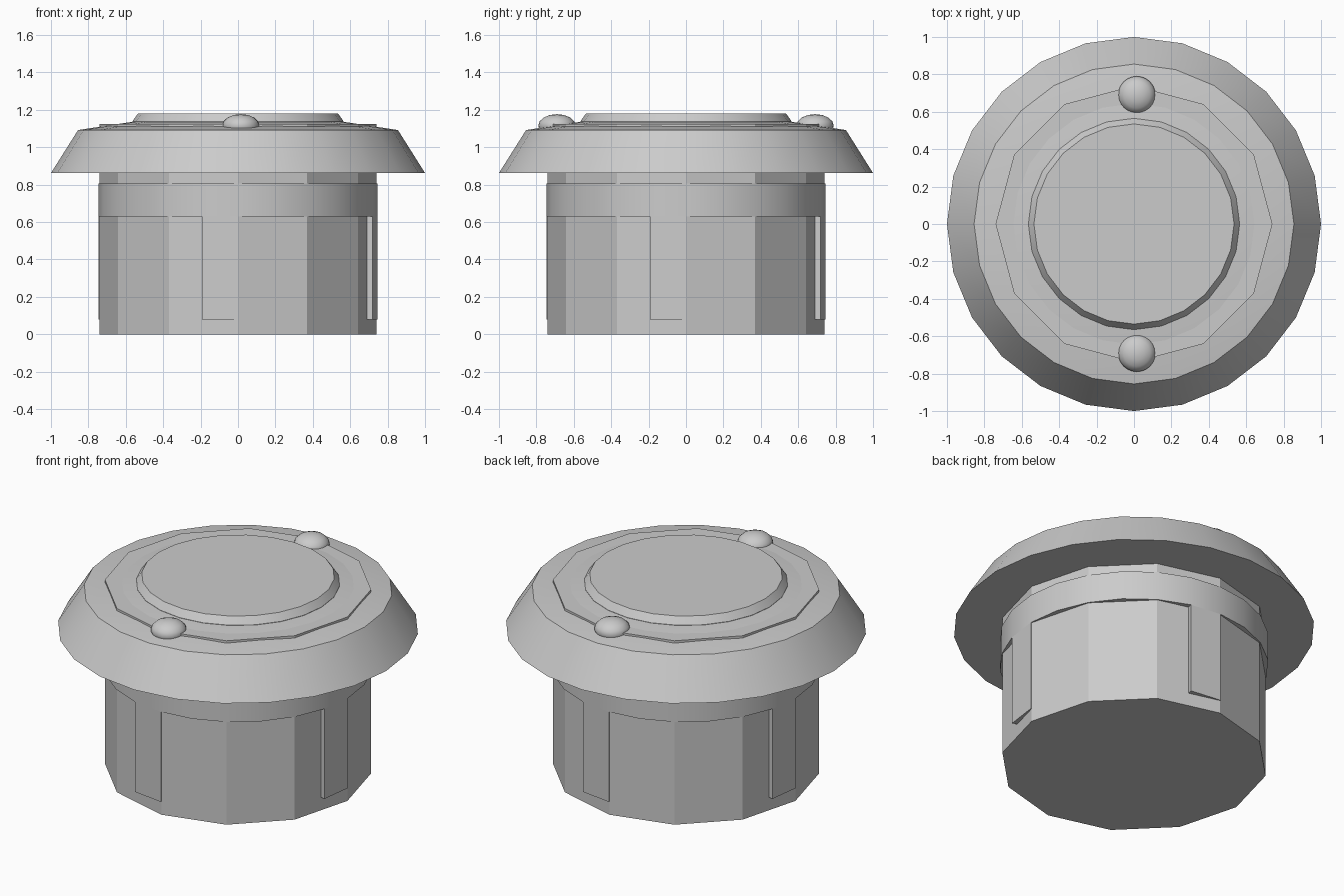
import bpy, bmesh, math

if "Cube" in bpy.data.objects:
    bpy.data.objects.remove(bpy.data.objects["Cube"])


def link(name, bm, smooth=None):
    bmesh.ops.recalc_face_normals(bm, faces=bm.faces)
    mesh = bpy.data.meshes.new(name)
    bm.to_mesh(mesh)
    bm.free()
    ob = bpy.data.objects.new(name, mesh)
    bpy.context.collection.objects.link(ob)
    if smooth:
        bpy.ops.object.select_all(action='DESELECT')
        ob.select_set(True)
        bpy.context.view_layer.objects.active = ob
        bpy.ops.object.shade_smooth_by_angle(angle=math.radians(smooth))
    return ob


def turned(name, profile, sides, smooth=None):
    """Stack of (radius, z) rings, capped at both ends."""
    bm = bmesh.new()
    rings = []
    for r, z in profile:
        rings.append([bm.verts.new((r * math.cos(2 * math.pi * i / sides),
                                    r * math.sin(2 * math.pi * i / sides), z))
                      for i in range(sides)])
    for lo, hi in zip(rings, rings[1:]):
        for i in range(sides):
            j = (i + 1) % sides
            bm.faces.new((lo[i], lo[j], hi[j], hi[i]))
    bm.faces.new(rings[0])
    bm.faces.new(rings[-1])
    return link(name, bm, smooth)


# Twelve-sided barrel, its top just breaking through the bezel
turned("barrel", [(0.74, 0), (0.74, 1.124)], 12)

# Collar around the barrel
turned("collar", [(0.745, 0.63), (0.745, 0.805)], 24, 30)

# Flared bezel with raised centre plate
turned("bezel", [(1.0, 0.862), (0.855, 1.092), (0.565, 1.136)], 24, 30)
turned("centre_plate", [(0.565, 1.12), (0.565, 1.138), (0.535, 1.18)], 24, 30)

# Four tabs hanging from the collar, each one facet wide
for k in range(4):
    bm = bmesh.new()
    a0, a1 = math.radians(90 * k - 15), math.radians(90 * k)
    plan = [(0.66, a0), (0.745, a0), (0.745, a1), (0.66, a1)]
    face = bm.faces.new([bm.verts.new((r * math.cos(a), r * math.sin(a), 0.08))
                         for r, a in plan])
    out = bmesh.ops.extrude_face_region(bm, geom=[face])
    for v in out["geom"]:
        if isinstance(v, bmesh.types.BMVert):
            v.co.z = 0.63
    link(f"tab_{k + 1}", bm)

# Two domed screw heads
for label, y in (("front", -0.69), ("back", 0.69)):
    bm = bmesh.new()
    bmesh.ops.create_uvsphere(bm, u_segments=24, v_segments=8, radius=0.1)
    for v in bm.verts:
        v.co = (v.co.x + 0.015, y + v.co.y, 1.115 + v.co.z * 0.62)
    link(f"screw_head_{label}", bm, 40)
